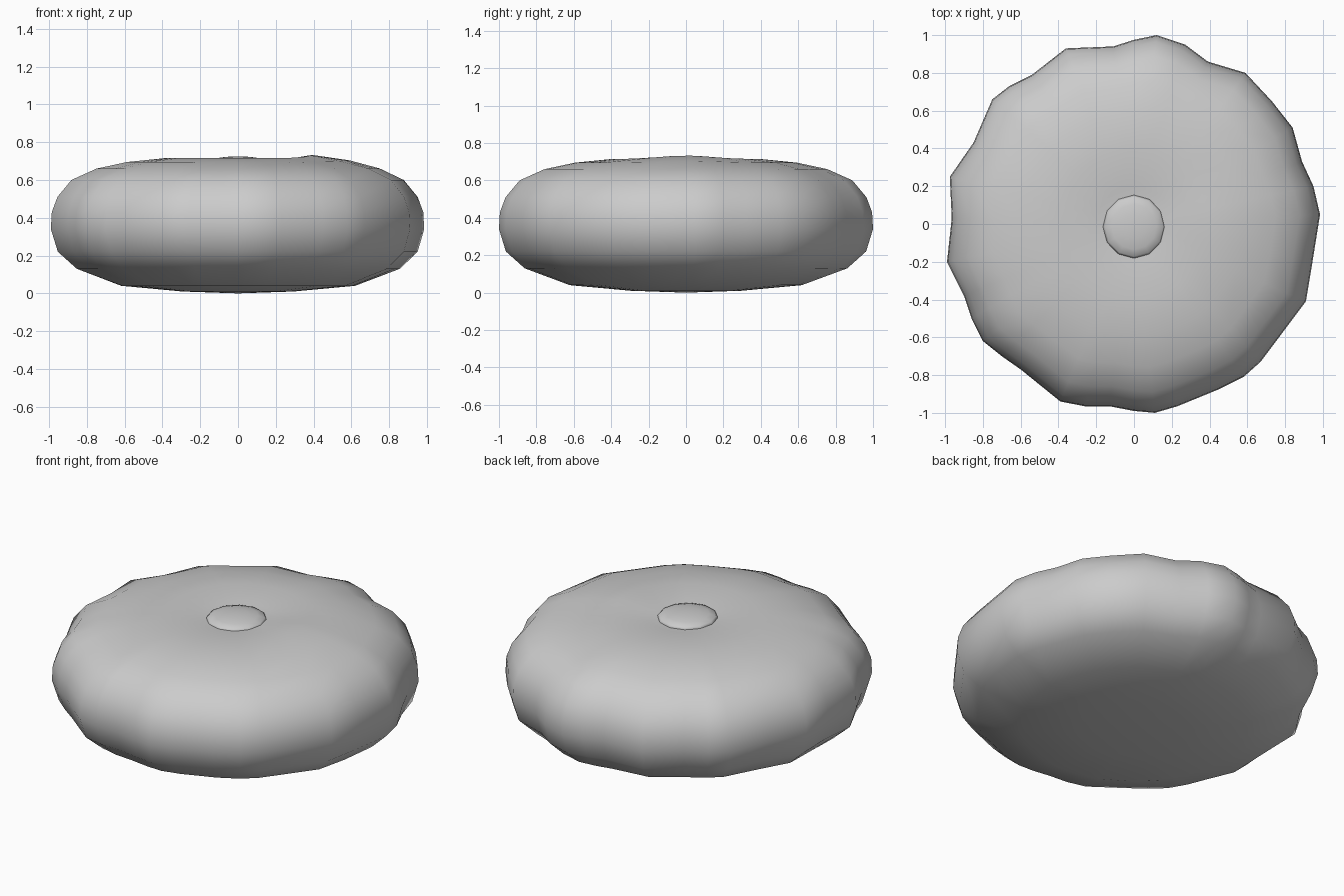
import bpy, bmesh, math

if "Cube" in bpy.data.objects:
    bpy.data.objects.remove(bpy.data.objects["Cube"])

# Lumpy outline of the cushion seen from above
OUTLINE = [(.985, .05), (.95, .2), (.89, .33), (.84, .51), (.73, .65), (.59, .80),
           (.39, .86), (.27, .95), (.12, 1.0), (0, .975), (-.11, .94), (-.36, .93),
           (-.54, .79), (-.66, .73), (-.75, .66), (-.85, .43), (-.975, .25),
           (-.965, .03), (-.99, -.2), (-.9, -.38), (-.86, -.5), (-.8, -.62),
           (-.7, -.7), (-.6, -.77), (-.39, -.94), (-.26, -.965), (-.13, -.965),
           (0, -.99), (.11, -1.0), (.23, -.965), (.45, -.875), (.58, -.81),
           (.67, -.73), (.91, -.41), (.945, -.2)]

# Side profile: radius, height, how strongly the lumps show
PROFILE = [(.3, .01, 0), (.63, .04, .2), (.87, .13, .6), (.965, .22, .9),
           (1.0, .34, 1), (.995, .43, 1), (.965, .51, 1), (.89, .6, 1),
           (.76, .66, .8), (.6, .695, .5), (.4, .715, .2), (.2, .695, 0)]


def finish(bm, name):
    bmesh.ops.recalc_face_normals(bm, faces=bm.faces)
    for f in bm.faces:
        f.smooth = True
    mesh = bpy.data.meshes.new(name)
    bm.to_mesh(mesh)
    bm.free()
    ob = bpy.data.objects.new(name, mesh)
    bpy.context.collection.objects.link(ob)
    return ob


# Cushion body, lofted ring by ring
bm = bmesh.new()
rings = []
for r, z, lump in PROFILE:
    ring = []
    for x, y in OUTLINE:
        d = math.hypot(x, y)
        k = r * (lump + (1 - lump) * .985 / d)
        px, py = x * k, y * k
        rise = .018 * math.exp(-((px - .42) ** 2 + py ** 2) / .04) if z > .6 else 0
        ring.append(bm.verts.new((px, py, z + rise)))
    rings.append(ring)
n = len(OUTLINE)
for a, b in zip(rings, rings[1:]):
    for i in range(n):
        j = (i + 1) % n
        bm.faces.new((a[i], a[j], b[j], b[i]))
for ring, z in ((rings[0], 0), (rings[-1], .68)):
    c = bm.verts.new((0, 0, z))
    for i in range(n):
        bm.faces.new((ring[i], ring[(i + 1) % n], c))
finish(bm, "cushion")

# Flattened button in the middle of the top
bm = bmesh.new()
bmesh.ops.create_uvsphere(bm, u_segments=12, v_segments=8, radius=1)
for v in bm.verts:
    v.co = (v.co.x * .167, v.co.y * .17 - .015, v.co.z * .035 + .69)
finish(bm, "centre_button")
